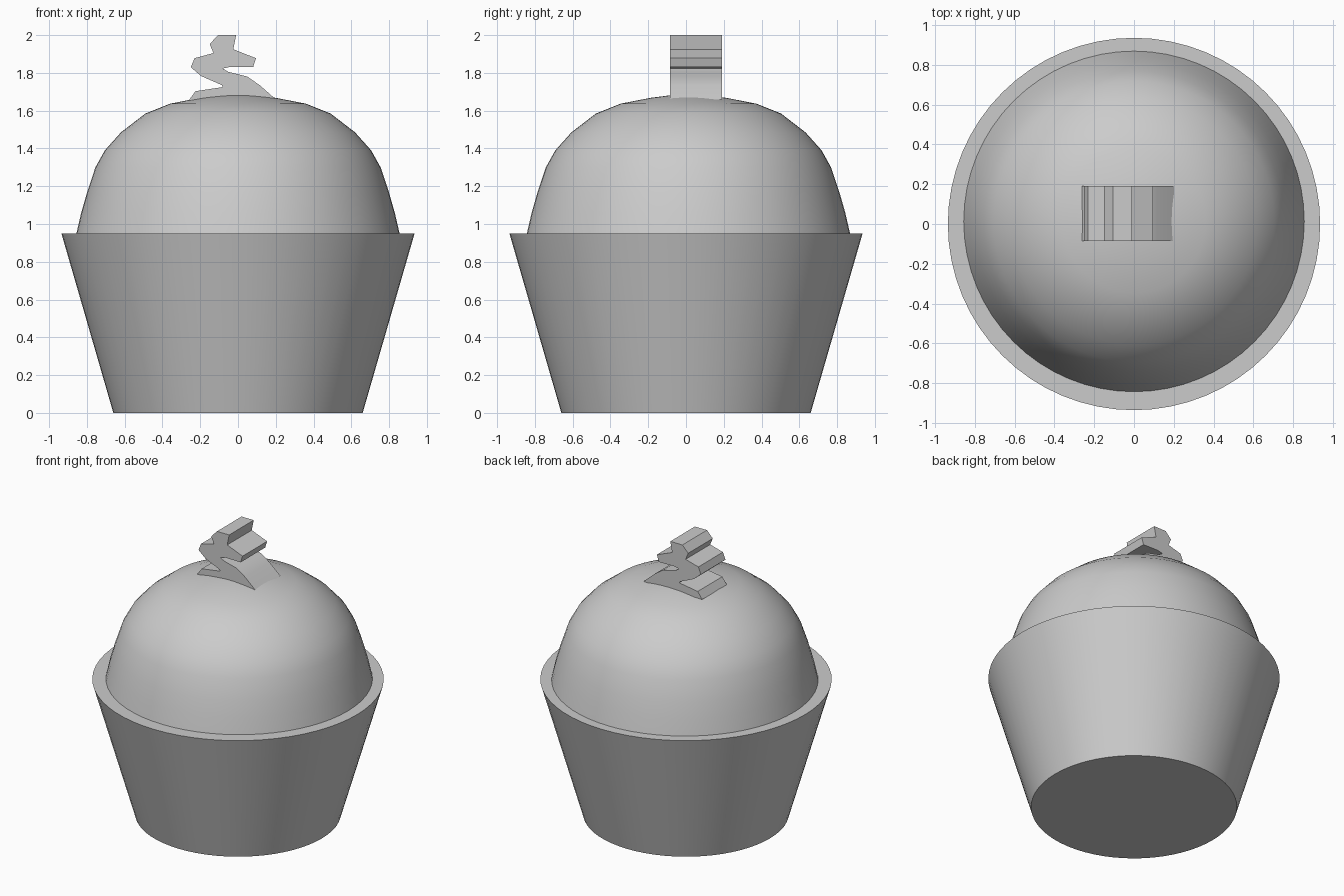
import bpy, bmesh, math

cube = bpy.data.objects.get("Cube")
if cube:
    bpy.data.objects.remove(cube)

# One plain colour for everything
grey = bpy.data.materials.new("light grey")
grey.use_nodes = True
colour = (0.6, 0.6, 0.6, 1)
grey.diffuse_color = colour
grey.node_tree.nodes["Principled BSDF"].inputs["Base Color"].default_value = colour


def finish(name, bm, angle):
    bmesh.ops.recalc_face_normals(bm, faces=bm.faces)
    mesh = bpy.data.meshes.new(name)
    bm.to_mesh(mesh)
    bm.free()
    obj = bpy.data.objects.new(name, mesh)
    bpy.context.collection.objects.link(obj)
    mesh.materials.append(grey)
    bpy.ops.object.select_all(action='DESELECT')
    obj.select_set(True)
    bpy.context.view_layer.objects.active = obj
    bpy.ops.object.shade_smooth_by_angle(angle=math.radians(angle))
    return obj


def lathe(name, profile, steps=64):
    """Spin a (radius, height) profile about the z axis."""
    bm = bmesh.new()
    verts = [bm.verts.new((r, 0, z)) for r, z in profile]
    edges = [bm.edges.new(pair) for pair in zip(verts, verts[1:])]
    bmesh.ops.spin(bm, geom=verts + edges, cent=(0, 0, 0), axis=(0, 0, 1),
                   angle=math.tau, steps=steps, use_merge=True)
    bmesh.ops.remove_doubles(bm, verts=bm.verts, dist=0.0005)
    return finish(name, bm, 35)


# Tapered paper cup with a flat rim
lathe("wrapper", [(0, 0), (0.66, 0), (0.935, 0.95), (0, 0.95)])

# Rounded cake top, set slightly towards the back
dome = lathe("cake_top", [(0.86, 0.93), (0.83, 1.06), (0.8, 1.165), (0.755, 1.3),
                          (0.705, 1.39), (0.62, 1.485), (0.49, 1.585), (0.36, 1.637),
                          (0.2, 1.668), (0.1, 1.681), (0, 1.686)])
dome.location.y = 0.013

# Zigzag swirl of icing, a flat outline pushed through in depth
outline = [(-0.26, 1.655), (-0.225, 1.703), (-0.08, 1.725), (-0.085, 1.735),
           (-0.195, 1.783), (-0.25, 1.83), (-0.23, 1.878), (-0.13, 1.905),
           (-0.15, 1.953), (-0.105, 2.0), (-0.01, 2.0), (-0.025, 1.925),
           (0.095, 1.878), (0.08, 1.83), (-0.04, 1.832), (-0.08, 1.823),
           (-0.05, 1.805), (0.05, 1.78), (0.115, 1.735), (0.2, 1.66)]
bm = bmesh.new()
face = bm.faces.new([bm.verts.new((x, -0.085, z)) for x, z in outline])
side = bmesh.ops.extrude_face_region(bm, geom=[face], use_keep_orig=True)
moved = [v for v in side["geom"] if isinstance(v, bmesh.types.BMVert)]
bmesh.ops.translate(bm, verts=moved, vec=(0, 0.275, 0))
finish("icing_swirl", bm, 30)
